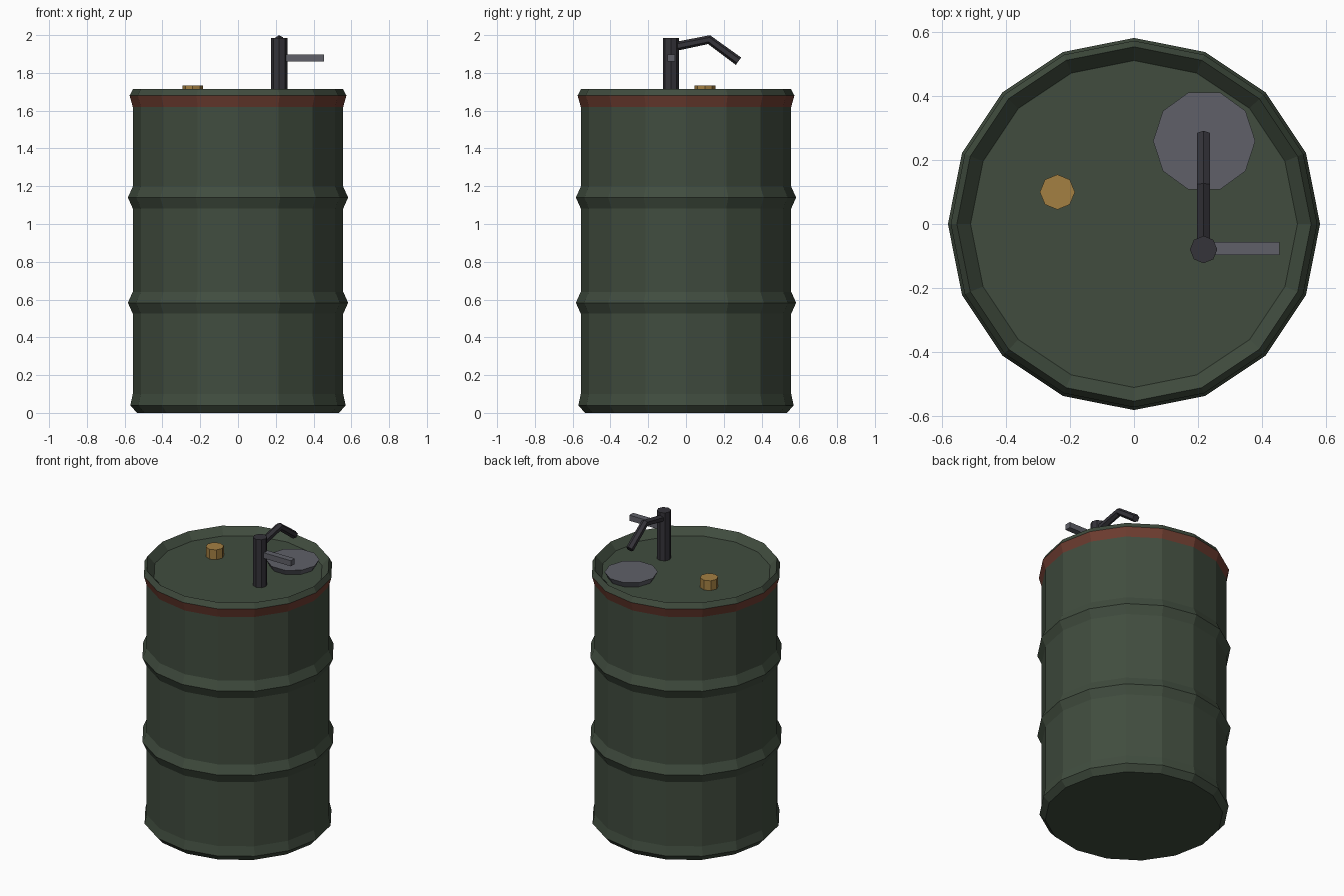
import bpy, bmesh
from math import cos, sin, tau
from mathutils import Vector

cube = bpy.data.objects.get("Cube")
if cube:
    bpy.data.objects.remove(cube, do_unlink=True)


def material(name, rgb, metallic=0.0):
    m = bpy.data.materials.new(name)
    m.use_nodes = True
    m.diffuse_color = (*rgb, 1)
    m.node_tree.nodes["Principled BSDF"].inputs["Base Color"].default_value = (*rgb, 1)
    return m


green = material("drum_green", (0.052, 0.073, 0.049))
red = material("band_red", (0.155, 0.046, 0.03))
black = material("pump_black", (0.035, 0.033, 0.041))
grey = material("steel_grey", (0.115, 0.118, 0.14))
brass = material("brass", (0.37, 0.215, 0.055))


def finish(name, bm, *mats):
    bmesh.ops.recalc_face_normals(bm, faces=bm.faces)
    me = bpy.data.meshes.new(name)
    bm.to_mesh(me)
    bm.free()
    for m in mats:
        me.materials.append(m)
    ob = bpy.data.objects.new(name, me)
    bpy.context.collection.objects.link(ob)
    return ob


def loft(rings):
    """Bridge successive rings of points and cap both ends."""
    bm = bmesh.new()
    rows = [[bm.verts.new(p) for p in ring] for ring in rings]
    n = len(rows[0])
    for a, b in zip(rows, rows[1:]):
        for i in range(n):
            j = (i + 1) % n
            bm.faces.new((a[i], a[j], b[j], b[i]))
    bm.faces.new(rows[0][::-1])
    bm.faces.new(rows[-1])
    return bm


def lathe(profile, sides, x=0, y=0):
    return loft([[(x + r * cos(tau * i / sides), y + r * sin(tau * i / sides), z)
                  for i in range(sides)] for r, z in profile])


# Drum body with two rolling hoops, raised rim and recessed lid
R, DECK = 0.557, 1.667
profile = [(0.535, 0), (0.57, 0.04), (R, 0.1)]
for hoop in (0.583, 1.14):
    profile += [(R, hoop - 0.058), (0.583, hoop), (R, hoop + 0.058)]
profile += [(R, 1.62), (0.574, 1.68), (0.555, 1.715), (0.512, DECK)]
drum = finish("drum", lathe(profile, 16), green, red)

# Painted band under the rim
for f in drum.data.polygons:
    if 1.63 < f.center.z < 1.66 and abs(f.normal.z) < 0.9:
        f.material_index = 1

# Lid fittings
finish("bung_cap", lathe([(0.055, DECK - 0.01), (0.055, 1.732)], 8, -0.24, 0.1), brass)
finish("drip_dish", lathe([(0.135, DECK - 0.01), (0.16, 1.705)], 10, 0.22, 0.26), grey)

# Hand pump
PX, PY = 0.218, -0.08
finish("pump_post", lathe([(0.043, DECK - 0.01), (0.043, 1.985)], 8, PX, PY), black)

# Spout: hexagonal tube, mitred at the bend
path = [Vector(p) for p in ((PX, PY, 1.935), (PX, 0.122, 1.976), (PX, 0.278, 1.862))]
rings = []
for k, p in enumerate(path):
    d_in = (p - path[k - 1]).normalized() if k else Vector()
    d_out = (path[k + 1] - p).normalized() if k < len(path) - 1 else Vector()
    t = (d_in + d_out).normalized()
    up = Vector((0, -t.z, t.y))
    rings.append([p + 0.024 * (Vector((1, 0, 0)) * sin(tau * i / 6) + up * cos(tau * i / 6))
                  for i in range(6)])
finish("pump_spout", loft(rings), black)

# Crank handle
bm = bmesh.new()
bmesh.ops.create_cube(bm, size=1)
for v in bm.verts:
    v.co = Vector((0.338 + v.co.x * 0.236, PY + 0.003 + v.co.y * 0.04, 1.878 + v.co.z * 0.037))
finish("pump_handle", bm, grey)
